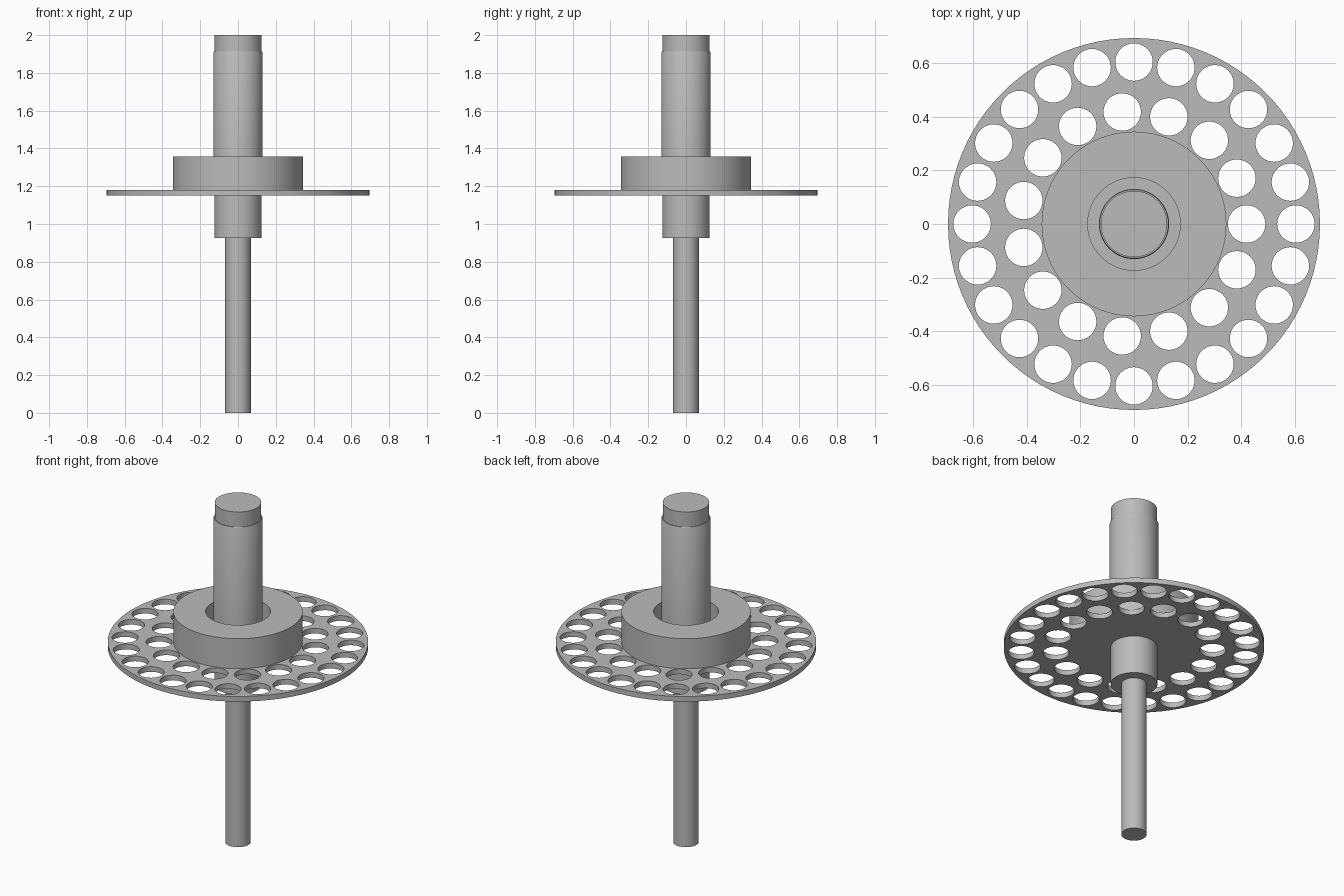
import bpy, bmesh, math

if "Cube" in bpy.data.objects:
    bpy.data.objects.remove(bpy.data.objects["Cube"], do_unlink=True)

grey = bpy.data.materials.new("grey metal")
grey.use_nodes = True
COLOUR = (0.5, 0.5, 0.5, 1)
grey.diffuse_color = COLOUR
grey.node_tree.nodes["Principled BSDF"].inputs["Base Color"].default_value = COLOUR
SIDES = 96


def finish(name, bm):
    """Turn a bmesh into a named object."""
    bmesh.ops.recalc_face_normals(bm, faces=bm.faces)
    mesh = bpy.data.meshes.new(name)
    bm.to_mesh(mesh)
    bm.free()
    mesh.materials.append(grey)
    obj = bpy.data.objects.new(name, mesh)
    bpy.context.collection.objects.link(obj)
    return obj


def smooth(obj):
    bpy.ops.object.select_all(action="DESELECT")
    obj.select_set(True)
    bpy.context.view_layer.objects.active = obj
    bpy.ops.object.shade_smooth_by_angle(angle=math.radians(30))


def lathe(name, profile, closed=False):
    """Revolve (radius, height) points; an open profile gets capped ends."""
    bm = bmesh.new()
    rings = []
    for r, z in profile:
        rings.append([bm.verts.new((r * math.cos(math.tau * i / SIDES),
                                    r * math.sin(math.tau * i / SIDES), z))
                      for i in range(SIDES)])
    following = rings[1:] + rings[:1] if closed else rings[1:]
    for a, b in zip(rings, following):
        for i in range(SIDES):
            j = (i + 1) % SIDES
            bm.faces.new((a[i], a[j], b[j], b[i]))
    if not closed:
        bm.faces.new(rings[0])
        bm.faces.new(rings[-1])
    obj = finish(name, bm)
    smooth(obj)
    return obj


# Stepped spindle: thin rod, lower boss, main shaft and slightly narrower tip
lathe("spindle", [(0.068, 0), (0.068, 0.925), (0.125, 0.925), (0.125, 1.17),
                  (0.131, 1.17), (0.131, 1.905), (0.128, 1.912),
                  (0.124, 1.912), (0.124, 2)])

# Thick hub ring with a clearance bore around the shaft
lathe("hub_ring", [(0.345, 1.175), (0.345, 1.357), (0.173, 1.357), (0.173, 1.175)],
      closed=True)

# Thin flange disc
disc = lathe("flange_disc", [(0.695, 1.15), (0.695, 1.18)])

# Drills for the two circles of holes
bm = bmesh.new()
for count, radius in ((24, 0.605), (15, 0.421)):
    for i in range(count):
        a = math.tau * i / count
        made = bmesh.ops.create_cone(bm, cap_ends=True, segments=40,
                                     radius1=0.07, radius2=0.07, depth=0.2)
        bmesh.ops.translate(bm, verts=made["verts"],
                            vec=(radius * math.cos(a), radius * math.sin(a), 1.165))
drills = finish("hole_cutters", bm)
drills.hide_render = True
drills.hide_viewport = True

cut = disc.modifiers.new("holes", "BOOLEAN")
cut.operation = "DIFFERENCE"
cut.solver = "EXACT"
cut.object = drills
bpy.context.view_layer.objects.active = disc
bpy.ops.object.modifier_apply(modifier=cut.name)
bpy.data.objects.remove(drills, do_unlink=True)
smooth(disc)
